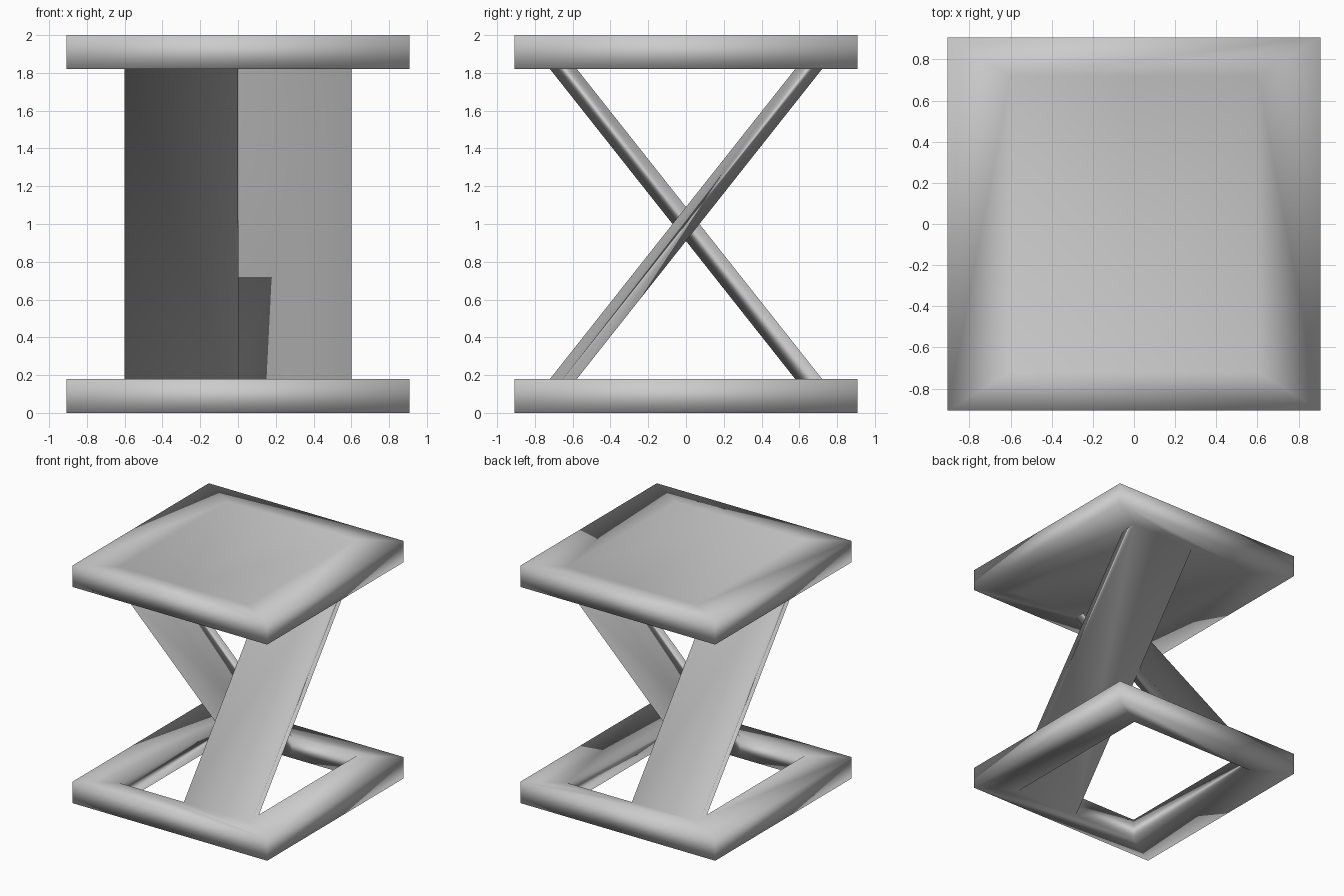
import bpy
import bmesh
from mathutils import Vector

cube = bpy.data.objects.get("Cube")
if cube:
    bpy.data.objects.remove(cube, do_unlink=True)

HALF = 0.907          # half width of the seat and base
IX, IY = 0.6, 0.72    # half size of the inner opening
THICK = 0.18
HEIGHT = 2.0

grey = bpy.data.materials.new("plain_grey")
grey.use_nodes = True
colour = (0.6, 0.6, 0.6, 1)
grey.diffuse_color = colour
grey.node_tree.nodes["Principled BSDF"].inputs["Base Color"].default_value = colour

bm = bmesh.new()
shared = {}


def vert(p):
    """Reuse corners so shading flows across the welded parts."""
    key = tuple(round(c, 4) for c in p)
    if key not in shared:
        shared[key] = bm.verts.new(key)
    return shared[key]


def face(points, outward):
    f = bm.faces.new([vert(p) for p in points])
    f.normal_update()
    if f.normal.dot(Vector(outward)) < 0:
        f.normal_flip()
    f.smooth = True


def ring(z, up):
    """Flat border between the outer square and the inner opening."""
    for s in (-1, 1):
        face([(-HALF, s * HALF, z), (HALF, s * HALF, z), (IX, s * IY, z),
              (0, s * IY, z), (-IX, s * IY, z)], (0, 0, up))
        face([(s * HALF, -HALF, z), (s * HALF, HALF, z),
              (s * IX, IY, z), (s * IX, -IY, z)], (0, 0, up))


def frame(z0):
    z1 = z0 + THICK
    ring(z0, -1)
    ring(z1, 1)
    for s in (-1, 1):
        face([(-HALF, s * HALF, z0), (HALF, s * HALF, z0),
              (HALF, s * HALF, z1), (-HALF, s * HALF, z1)], (0, s, 0))
        face([(s * HALF, -HALF, z0), (s * HALF, HALF, z0),
              (s * HALF, HALF, z1), (s * HALF, -HALF, z1)], (s, 0, 0))


# base frame with its inner walls
frame(0)
for s in (-1, 1):
    face([(s * IX, -IY, 0), (s * IX, IY, 0),
          (s * IX, IY, THICK), (s * IX, -IY, THICK)], (-s, 0, 0))
    face([(0, s * IY, 0), (s * IX, s * IY, 0),
          (s * IX, s * IY, THICK), (0, s * IY, THICK)], (0, -s, 0))

# seat: closed above and below
frame(HEIGHT - THICK)
for z, up in ((HEIGHT - THICK, -1), (HEIGHT, 1)):
    face([(-IX, -IY, z), (0, -IY, z), (IX, -IY, z),
          (IX, IY, z), (0, IY, z), (-IX, IY, z)], (0, 0, up))

# two crossing leg planks, side by side
for s in (-1, 1):
    foot, head = -s * IY, s * IY
    lower = [(foot, 0), (head, HEIGHT - THICK)]
    upper = [(foot, THICK), (head, HEIGHT)]
    for (a, b), up in ((lower, -1), (upper, 1)):
        face([(0, *a), (s * IX, *a), (s * IX, *b), (0, *b)], (0, 0, up))
    for x, out in ((0, -s), (s * IX, s)):
        face([(x, *p) for p in lower + upper[::-1]], (out, 0, 0))

mesh = bpy.data.meshes.new("crossed_plank_stool")
bm.to_mesh(mesh)
bm.free()
mesh.materials.append(grey)
stool = bpy.data.objects.new("crossed_plank_stool", mesh)
bpy.context.scene.collection.objects.link(stool)
